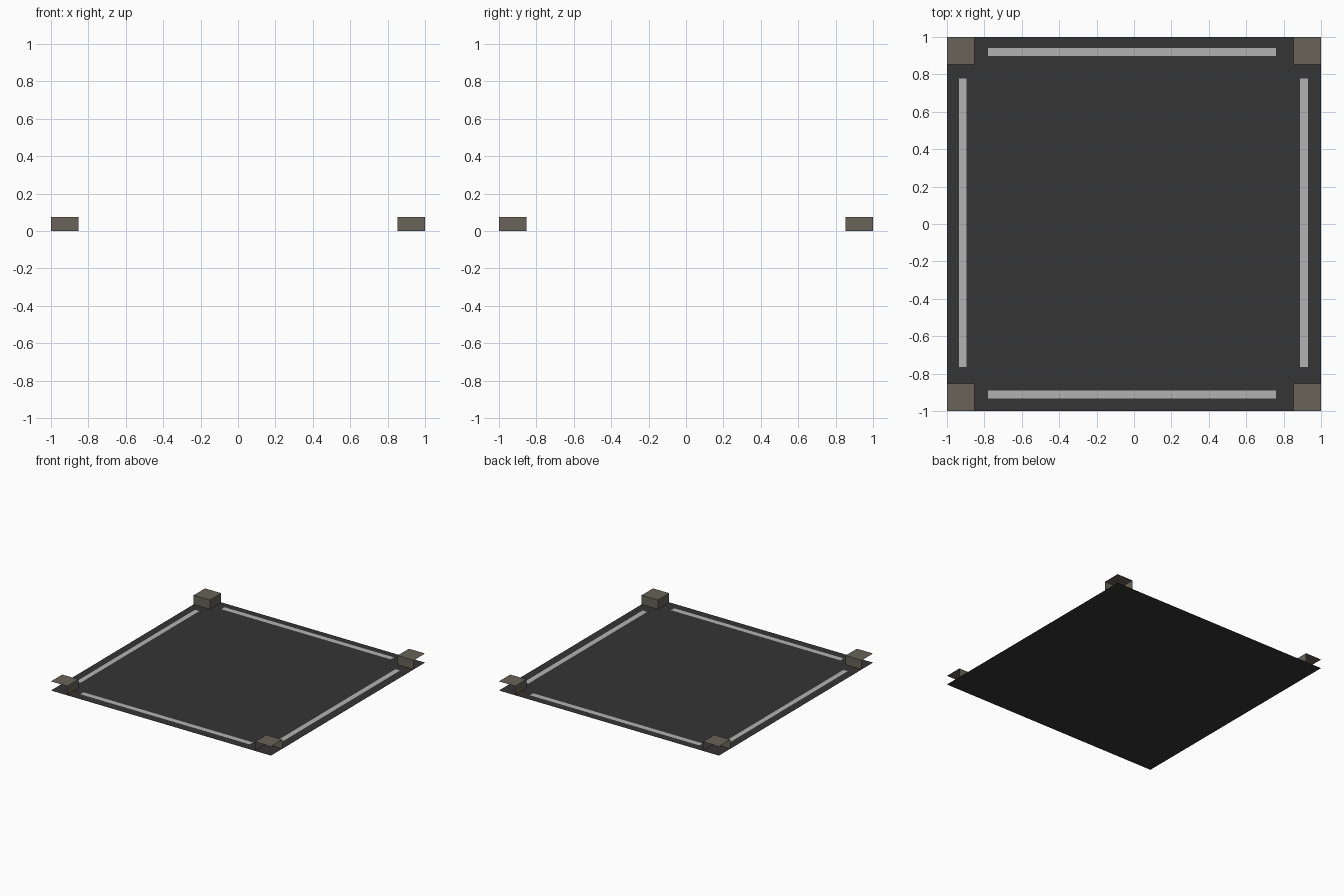
import bpy

if "Cube" in bpy.data.objects:
    bpy.data.objects.remove(bpy.data.objects["Cube"])

BLOCK_IN = 0.853   # inner edge of corner kerbs
BLOCK_H = 0.075    # kerb height


def material(name, rgb):
    mat = bpy.data.materials.new(name)
    mat.diffuse_color = (*rgb, 1)
    mat.use_nodes = True
    mat.node_tree.nodes["Principled BSDF"].inputs["Base Color"].default_value = mat.diffuse_color
    return mat


def add_mesh(name, verts, faces, mat):
    mesh = bpy.data.meshes.new(name)
    mesh.from_pydata(verts, [], faces)
    mesh.materials.append(mat)
    obj = bpy.data.objects.new(name, mesh)
    bpy.context.collection.objects.link(obj)
    return obj


def flat_rect(name, x0, x1, y0, y1, z, mat):
    verts = [(x0, y0, z), (x1, y0, z), (x1, y1, z), (x0, y1, z)]
    return add_mesh(name, verts, [(0, 1, 2, 3)], mat)


asphalt = material("asphalt", (0.035, 0.035, 0.035))
paint = material("line_paint", (0.45, 0.45, 0.45))
stone = material("kerb_stone", (0.14, 0.125, 0.1))

# Road surface
flat_rect("road_surface", -1, 1, -1, 1, 0, asphalt)

# Painted edge lines
Z = 0.002
flat_rect("back_line", -0.78, 0.76, 0.897, 0.94, Z, paint)
flat_rect("front_line", -0.78, 0.76, -0.932, -0.89, Z, paint)
flat_rect("left_line", -0.935, -0.895, -0.765, 0.777, Z, paint)
flat_rect("right_line", 0.888, 0.93, -0.765, 0.777, Z, paint)

# Corner kerbs: a top and two inner walls, open on the outer tile edges
for sx, side in ((-1, "left"), (1, "right")):
    for sy, end in ((-1, "front"), (1, "back")):
        b, h = BLOCK_IN, BLOCK_H
        verts = [(sx * x, sy * y, z) for x, y, z in (
            (b, b, h), (1, b, h), (1, 1, h), (b, 1, h),
            (b, b, 0), (1, b, 0), (b, 1, 0))]
        faces = [(0, 1, 2, 3), (4, 5, 1, 0), (6, 4, 0, 3)]
        if sx * sy < 0:  # keep normals outward on mirrored corners
            faces = [f[::-1] for f in faces]
        add_mesh(f"{end}_{side}_kerb", verts, faces, stone)
